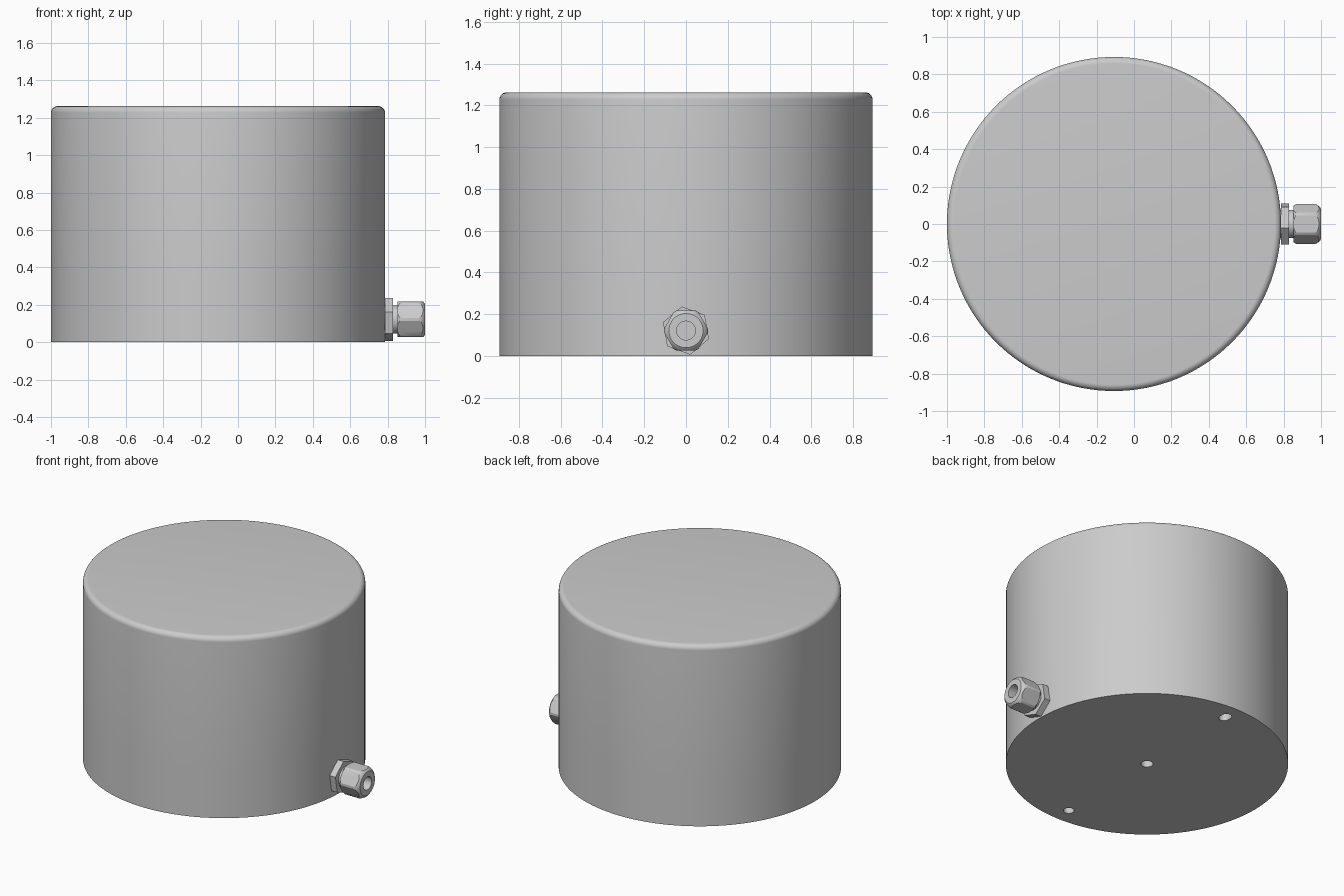
import bpy, bmesh, math
from mathutils import Matrix, Vector

if "Cube" in bpy.data.objects:
    bpy.data.objects.remove(bpy.data.objects["Cube"])

CX, R, H, SEAM = -0.107, 0.893, 1.262, 0.33   # body axis, radius, height, joint
GZ = 0.122                                    # gland axis height
ALONG_X = Matrix(((0, 0, 1), (1, 0, 0), (0, 1, 0))).to_4x4()  # local z -> world x


def lathe(name, profile, loc, n=128, along_x=False, phase=0.0):
    """Closed solid of revolution; profile = (radius, height), ends get flat caps."""
    bm = bmesh.new()
    rings = []
    for r, h in profile:
        rings.append([bm.verts.new((r * math.cos(phase + 2 * math.pi * i / n),
                                    r * math.sin(phase + 2 * math.pi * i / n), h))
                      for i in range(n)])
    for a, b in zip(rings, rings[1:]):
        for i in range(n):
            j = (i + 1) % n
            bm.faces.new((a[i], a[j], b[j], b[i]))
    bm.faces.new(rings[0][::-1])
    bm.faces.new(rings[-1])
    if along_x:
        bm.transform(ALONG_X)
    bm.transform(Matrix.Translation(Vector(loc)))
    bmesh.ops.recalc_face_normals(bm, faces=bm.faces)
    me = bpy.data.meshes.new(name)
    bm.to_mesh(me)
    bm.free()
    ob = bpy.data.objects.new(name, me)
    bpy.context.collection.objects.link(ob)
    return ob


def activate(ob):
    bpy.ops.object.select_all(action='DESELECT')
    ob.select_set(True)
    bpy.context.view_layer.objects.active = ob


def boolean(ob, tool, op):
    activate(ob)
    mod = ob.modifiers.new("bool", 'BOOLEAN')
    mod.operation, mod.object, mod.solver = op, tool, 'EXACT'
    bpy.ops.object.modifier_apply(modifier=mod.name)
    bpy.data.objects.remove(tool, do_unlink=True)


def smooth(ob):
    activate(ob)
    bpy.ops.object.shade_smooth_by_angle(angle=math.radians(25))


# Base with a centre hole, a round dowel hole and a radial slot underneath
base = lathe("base", [(R, 0), (R, SEAM)], (CX, 0, 0))
for y, r, stretch in ((0, 0.038, 0), (-0.77, 0.034, 0), (0.77, 0.034, 0.012)):
    hole = lathe("hole_cutter", [(r, -0.05), (r, 0.12)], (CX, y, 0), 32)
    hole.hide_render = True
    for v in hole.data.vertices:
        v.co.y += math.copysign(stretch, v.co.y - y)
    boolean(base, hole, 'DIFFERENCE')
smooth(base)

# Cover with rounded top edge
F = 0.035
edge = [(R - F + F * math.cos(a), H - F + F * math.sin(a))
        for a in (math.pi / 2 * i / 8 for i in range(9))]
cover = lathe("cover", [(R, SEAM)] + edge, (CX, 0, 0))
smooth(cover)

# Cable gland: hexagonal flange, round neck, chamfered hexagonal cap nut
flange = lathe("gland_flange", [(0.117, 0.785), (0.117, 0.829)], (0, 0, GZ), 6, True,
               math.radians(40))
neck = lathe("gland_neck", [(0.075, 0.74), (0.075, 0.87)], (0, 0, GZ), 48, True)
smooth(neck)

cap = lathe("gland_cap", [(0.110, 0.854), (0.110, 1.0)], (0, 0, GZ), 6, True)
turned = lathe("cap_turning", [(0.095, 0.85), (0.106, 0.866), (0.106, 0.968),
                               (0.102, 0.980), (0.094, 0.991), (0.082, 1.0),
                               (0.070, 1.01)], (0, 0, GZ), 64, True)
boolean(cap, turned, 'INTERSECT')
bore = lathe("cap_bore", [(0.045, 0.88), (0.045, 1.05)], (0, 0, GZ), 48, True)
boolean(cap, bore, 'DIFFERENCE')
smooth(cap)
